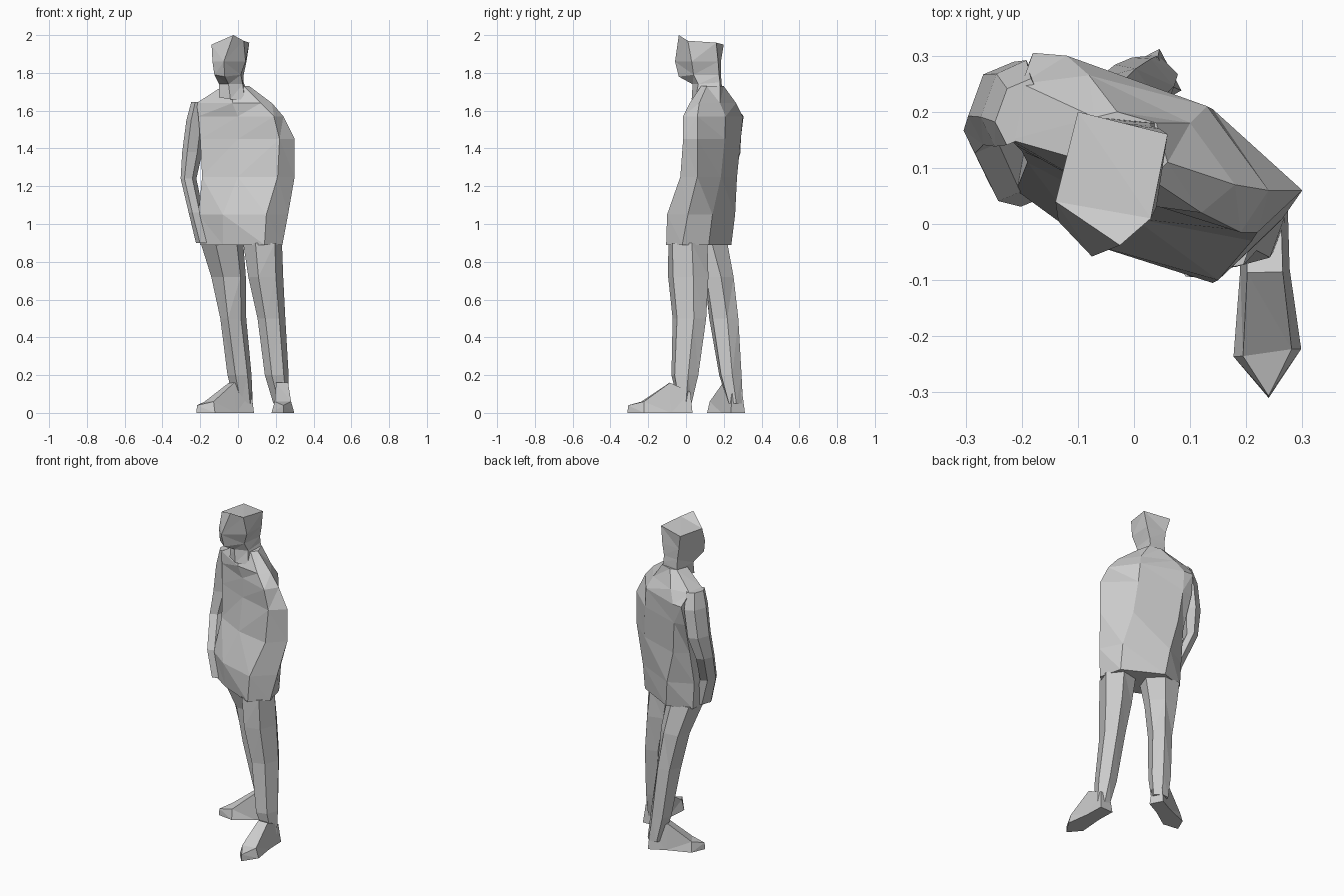
import bpy, bmesh, math
from mathutils import Vector


def loft(name, rings):
    """Skin a stack of equal-sized point rings and cap both ends."""
    bm = bmesh.new()
    rows = [[bm.verts.new(p) for p in r] for r in rings]
    n = len(rows[0])
    for a, b in zip(rows, rows[1:]):
        for i in range(n):
            j = (i + 1) % n
            bm.faces.new((a[i], a[j], b[j], b[i]))
    bm.faces.new(rows[0])
    bm.faces.new(rows[-1])
    bmesh.ops.triangulate(bm, faces=bm.faces)
    bmesh.ops.recalc_face_normals(bm, faces=bm.faces)
    me = bpy.data.meshes.new(name)
    bm.to_mesh(me)
    bm.free()
    ob = bpy.data.objects.new(name, me)
    bpy.context.collection.objects.link(ob)
    return ob


def limb(name, rows, n=6, yaw=-20):
    """Limb from rows of z, centre x, centre y, half width, half depth."""
    c, s = math.cos(math.radians(yaw)), math.sin(math.radians(yaw))
    rings = []
    for z, cx, cy, a, b in rows:
        pts = []
        for i in range(n):
            t = 2 * math.pi * (i + 0.5) / n
            u, v = 1.12 * a * math.cos(t), 1.05 * b * math.sin(t)
            pts.append((cx + u * c - v * s, cy + u * s + v * c, z))
        rings.append(pts)
    return loft(name, rings)


def foot(name, heel, toe, width):
    """Wedge shoe from heel to toe, high at the ankle."""
    h, t = Vector(heel), Vector(toe)
    d = t - h
    side = Vector((d.y, -d.x)).normalized() * width
    plan = [(0, -.4, .11), (.33, -.40, .16), (.75, -.55, .06), (1, 0, .04),
            (.78, .55, .06), (.33, .40, .16), (0, .4, .11)]
    low = [(*(h + d * u + side * v), 0) for u, v, z in plan]
    top = [(*(h + d * (.03 + .96 * u) + side * v * .72), z) for u, v, z in plan]
    return loft(name, [low, top])


def fuse(base, other):
    """Weld another part into the base so no inner faces remain."""
    mod = base.modifiers.new("weld", 'BOOLEAN')
    mod.operation = 'UNION'
    mod.solver = 'EXACT'
    mod.object = other
    dg = bpy.context.evaluated_depsgraph_get()
    me = bpy.data.meshes.new_from_object(base.evaluated_get(dg))
    base.modifiers.clear()
    base.data = me
    bpy.data.objects.remove(other)


# Jacket: seven-sided sections, the close-held arm forms the +x corner
sections = {
    .89: [(-.20, .07), (-.08, -.01), (.14, -.105), (.235, -.02), (.20, .12), (-.03, .24), (-.18, .19)],
    1.05: [(-.21, .06), (-.08, -.035), (.15, -.10), (.265, .01), (.20, .14), (-.05, .26), (-.19, .19)],
    1.25: [(-.19, .11), (0, .01), (.21, -.03), (.30, .06), (.16, .185), (-.10, .27), (-.18, .22)],
    1.45: [(-.20, .13), (0, .045), (.22, -.015), (.30, .06), (.14, .205), (-.12, .29), (-.19, .28)],
    1.57: [(-.21, .14), (0, .045), (.19, -.015), (.24, .06), (.13, .21), (-.12, .30), (-.18, .305)],
    1.64: [(-.22, .15), (-.03, .04), (.12, .02), (.18, .07), (.10, .18), (-.08, .265), (-.20, .25)],
    1.73: [(-.08, .11), (-.03, .07), (.03, .08), (.06, .11), (.04, .18), (-.03, .20), (-.07, .19)]}
jacket = loft("jacket", [[(x, y, z) for x, y in pts] for z, pts in sections.items()])

# Bent arm, hand in pocket
fuse(jacket, limb("bent_arm", [
    (1.645, -.205, .20, .035, .06),
    (1.55, -.220, .215, .043, .078),
    (1.38, -.242, .215, .044, .075),
    (1.24, -.262, .185, .034, .06),
    (1.06, -.222, .095, .032, .055),
    (.90, -.18, .09, .035, .06)]))

# Legs, each welded to its shoe
forward_leg = limb("forward_leg", [
    (.90, .130, .01, .092, .105),
    (.72, .147, .012, .08, .108),
    (.50, .177, .018, .063, .09),
    (.20, .205, -.006, .055, .072),
    (.05, .228, -.005, .038, .035)])
fuse(forward_leg, foot("forward_shoe", (.23, .033), (.24, -.31), .11))
rear_leg = limb("rear_leg", [
    (.90, -.085, .125, .105, .095),
    (.72, -.05, .175, .085, .078),
    (.50, -.025, .20, .06, .078),
    (.20, .008, .235, .058, .06),
    (.05, .03, .262, .045, .04)])
fuse(rear_leg, foot("rear_shoe", (.065, .275), (-.22, .125), .105))

# Head and neck: five-sided, with a flat sloping top
loft("head", [
    [(-.10, .20, 1.95), (.06, .16, 1.96), (.03, .01, 1.97), (-.025, -.038, 2.0), (-.14, .04, 1.95)],
    [(-.08, .185, 1.86), (.045, .17, 1.86), (.04, .03, 1.86), (-.075, -.058, 1.86), (-.135, .005, 1.86)],
    [(-.07, .185, 1.79), (.03, .175, 1.79), (.015, .04, 1.79), (-.07, -.038, 1.78), (-.125, 0, 1.79)],
    [(-.07, .19, 1.73), (.03, .18, 1.75), (.025, .065, 1.74), (-.05, .035, 1.74), (-.10, .07, 1.74)],
    [(-.08, .21, 1.69), (.05, .18, 1.69), (.035, .05, 1.66), (-.04, .03, 1.66), (-.10, .06, 1.67)]])
